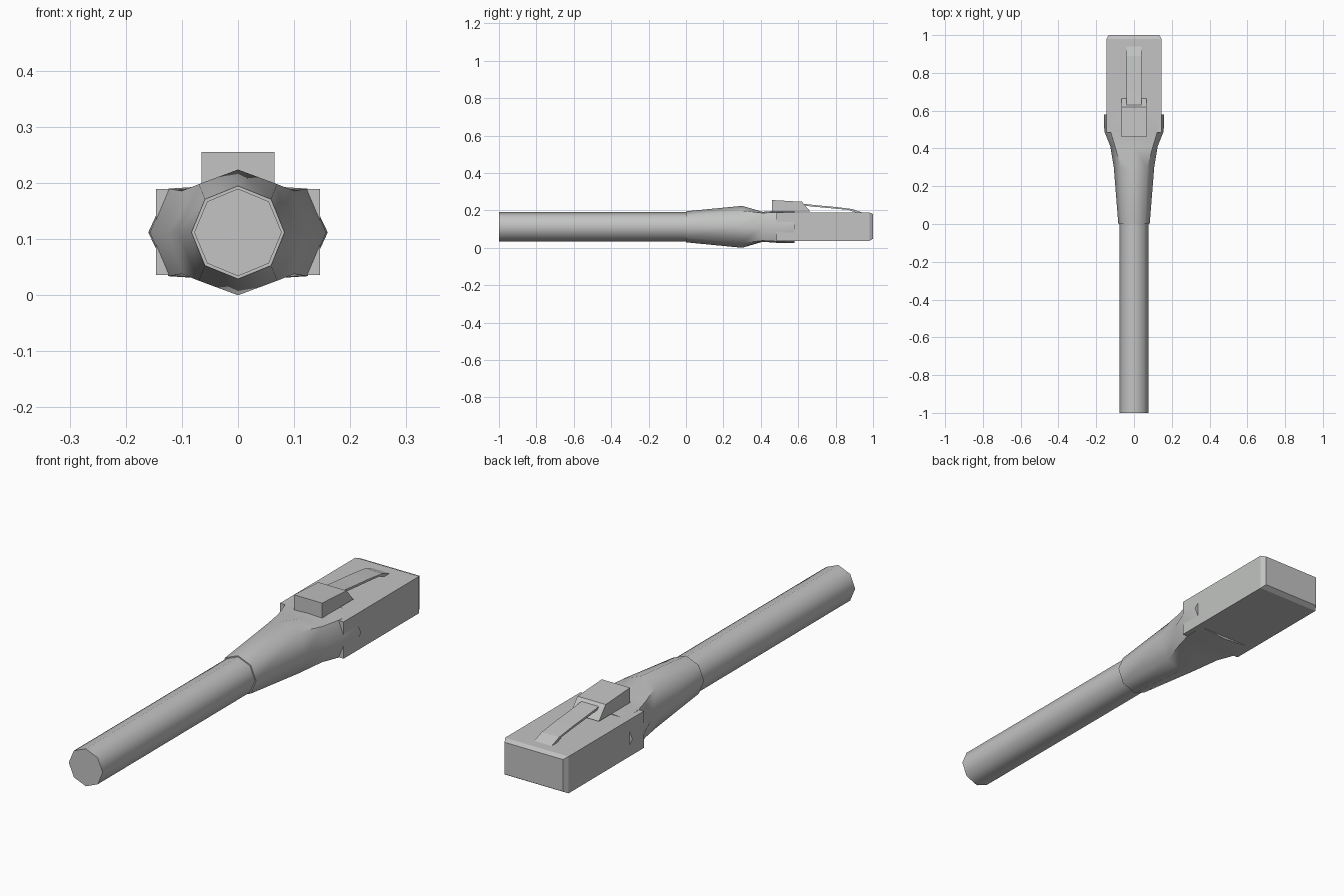
import bpy, bmesh, math

if "Cube" in bpy.data.objects:
    bpy.data.objects.remove(bpy.data.objects["Cube"])

grey = bpy.data.materials.new("light_grey")
grey.use_nodes = True
GREY = (0.54, 0.55, 0.54, 1)
grey.diffuse_color = GREY
grey.node_tree.nodes["Principled BSDF"].inputs["Base Color"].default_value = GREY

AXIS_Z = 0.112  # height of the cable's centre line


def loft(name, rings, smooth=0):
    """Skin a closed solid through rings that share one point count."""
    bm = bmesh.new()
    loops = [[bm.verts.new(p) for p in ring] for ring in rings]
    n = len(loops[0])
    for a, b in zip(loops, loops[1:]):
        for i in range(n):
            j = (i + 1) % n
            bm.faces.new((a[i], a[j], b[j], b[i]))
    bm.faces.new(loops[0])
    bm.faces.new(loops[-1])
    bmesh.ops.recalc_face_normals(bm, faces=bm.faces)
    mesh = bpy.data.meshes.new(name)
    bm.to_mesh(mesh)
    bm.free()
    mesh.materials.append(grey)
    obj = bpy.data.objects.new(name, mesh)
    bpy.context.collection.objects.link(obj)
    if smooth:
        bpy.ops.object.select_all(action='DESELECT')
        obj.select_set(True)
        bpy.context.view_layer.objects.active = obj
        bpy.ops.object.shade_smooth_by_angle(angle=math.radians(smooth))
    return obj


def octagon(y, rx, rz, dx, dz):
    """Eight-sided ring: rx, rz are axis points, dx, dz the diagonal points."""
    pts = [(rx, 0), (dx, dz), (0, rz), (-dx, dz),
           (-rx, 0), (-dx, -dz), (0, -rz), (dx, -dz)]
    return [(x, y, AXIS_Z + z) for x, z in pts]


def box_ring(y, hx, z0, z1):
    return [(-hx, y, z0), (hx, y, z0), (hx, y, z1), (-hx, y, z1)]


def extrude_x(name, half_width, profile, smooth=0):
    """Push a side profile of (y, z) points across the width."""
    return loft(name, [[(x, y, z) for y, z in profile]
                       for x in (-half_width, half_width)], smooth)


# Cable
loft("cable", [octagon(y, 0.078, 0.078, 0.055, 0.055) for y in (-1, 0.03)], 50)

# Flared strain relief gripping the plug
boot_sections = [
    (0.0, 0.083, 0.083, 0.059, 0.059),
    (0.30, 0.107, 0.112, 0.070, 0.086),
    (0.41, 0.125, 0.080, 0.100, 0.074),
    (0.49, 0.157, 0.086, 0.124, 0.078),
    (0.58, 0.160, 0.086, 0.124, 0.075),
]
loft("strain_relief", [octagon(*s) for s in boot_sections], 50)

# Plug body with a chamfered nose
loft("plug_body", [
    box_ring(0.485, 0.146, 0.036, 0.189),
    box_ring(0.98, 0.146, 0.036, 0.189),
    box_ring(1.0, 0.134, 0.048, 0.181),
])

# Thumb pad of the latch
extrude_x("latch_pad", 0.065,
          [(0.46, 0.193), (0.46, 0.255), (0.62, 0.246), (0.665, 0.193)])

# Thin springy latch arm
extrude_x("latch_arm", 0.04,
          [(0.60, 0.238), (0.70, 0.227), (0.80, 0.218), (0.89, 0.207),
           (0.945, 0.187), (0.91, 0.187), (0.87, 0.202), (0.80, 0.209),
           (0.70, 0.218), (0.60, 0.228)])
